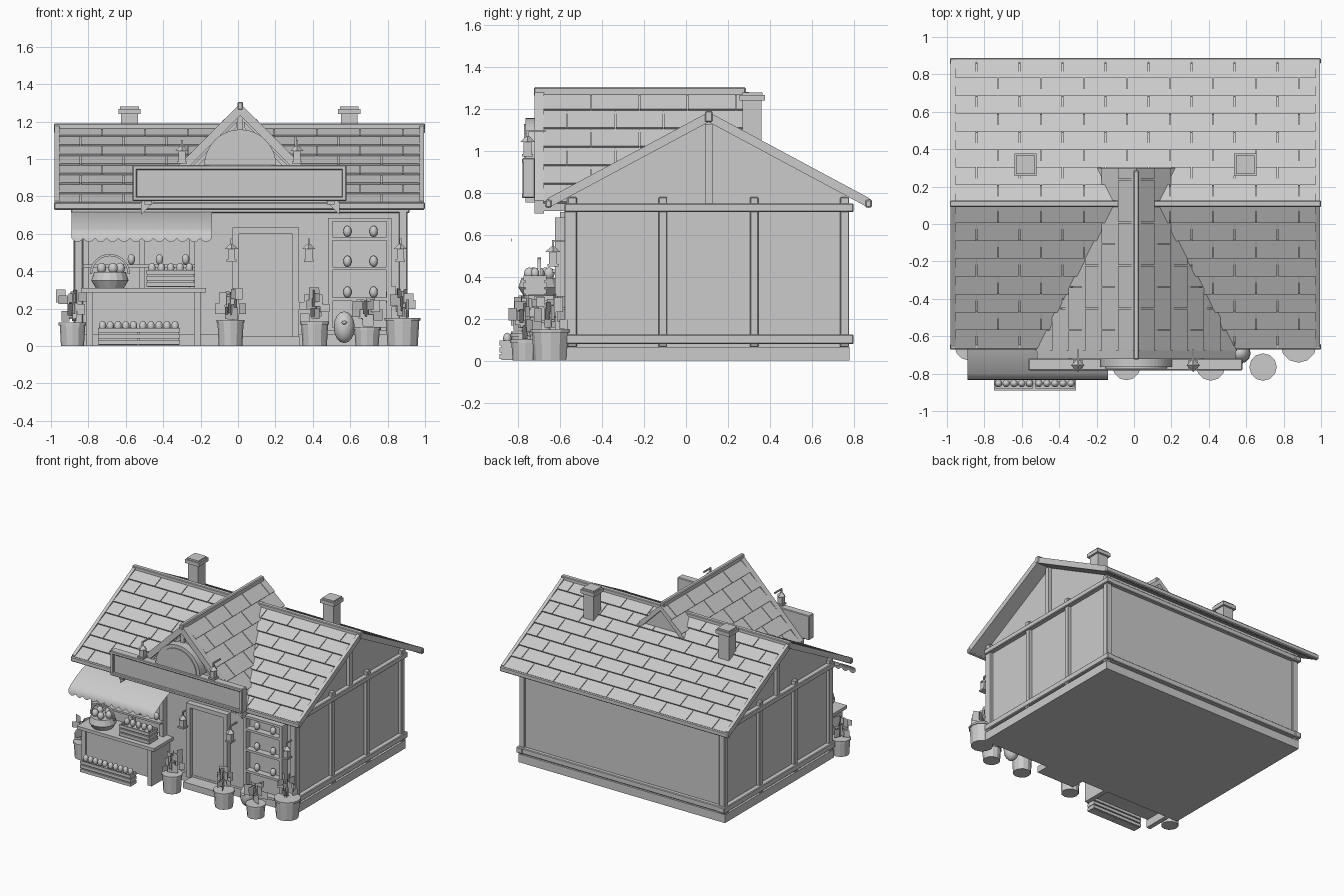
import bpy, bmesh, math, random
from mathutils import Vector as V, Matrix

if "Cube" in bpy.data.objects:
    bpy.data.objects.remove(bpy.data.objects["Cube"])

random.seed(4)
mat = bpy.data.materials.new("plain grey")
mat.diffuse_color = (0.6, 0.6, 0.6, 1)
mat.use_nodes = True
mat.node_tree.nodes["Principled BSDF"].inputs["Base Color"].default_value = mat.diffuse_color
CX = 0.012  # centre line of the building


def finish(name, bm, smooth=False):
    bmesh.ops.recalc_face_normals(bm, faces=bm.faces)
    me = bpy.data.meshes.new(name)
    bm.to_mesh(me)
    bm.free()
    me.materials.append(mat)
    ob = bpy.data.objects.new(name, me)
    bpy.context.collection.objects.link(ob)
    if smooth:
        for p in me.polygons:
            p.use_smooth = True
    return ob


def hexa(bm, pts):
    """Six-sided solid: four lower corners then four upper corners."""
    v = [bm.verts.new(p) for p in pts]
    for f in ((3, 2, 1, 0), (4, 5, 6, 7), (0, 1, 5, 4), (1, 2, 6, 5), (2, 3, 7, 6), (3, 0, 4, 7)):
        bm.faces.new([v[i] for i in f])


def box(bm, x0, x1, y0, y1, z0, z1):
    hexa(bm, [(x, y, z) for z in (z0, z1) for x, y in ((x0, y0), (x1, y0), (x1, y1), (x0, y1))])


def boxes(name, *items, bevel=0):
    bm = bmesh.new()
    for b in items:
        box(bm, *b)
    ob = finish(name, bm)
    if bevel:
        m = ob.modifiers.new("bevel", 'BEVEL')
        m.width, m.segments = bevel, 1
    return ob


def prism(bm, pts, axis, a, b):
    """Extrude a 2D profile along x (points are y,z) or y (points are x,z)."""
    at = (lambda p, t: (t, p[0], p[1])) if axis == 'x' else (lambda p, t: (p[0], t, p[1]))
    lo, hi = ([bm.verts.new(at(p, t)) for p in pts] for t in (a, b))
    bm.faces.new(lo)
    bm.faces.new(hi[::-1])
    for i in range(len(pts)):
        j = (i + 1) % len(pts)
        bm.faces.new((lo[i], lo[j], hi[j], hi[i]))


def cyl(bm, x, y, z0, z1, r0, r1, n=12):
    bmesh.ops.create_cone(bm, cap_ends=True, segments=n, radius1=r0, radius2=r1, depth=z1 - z0,
                          matrix=Matrix.Translation((x, y, (z0 + z1) / 2)))


def egg(bm, x, y, z, r=0.02, h=0.028):
    bmesh.ops.create_uvsphere(bm, u_segments=12, v_segments=8, radius=1,
                              matrix=Matrix.Translation((x, y, z + h)) @ Matrix.Diagonal((r, r, h, 1)))


def courses(bm, ridge, down, across, n, length, a0, a1, w=0.23, gap=0.005):
    """Rows of staggered roof tiles running down from the ridge."""
    ridge, down, across = V(ridge), V(down).normalized(), V(across)
    up = across.cross(down)
    up *= 1 if up.z > 0 else -1
    for r in range(n):
        d0, d1 = r * length / n, (r + 1) * length / n
        a = a0 - (r % 2) * w / 2
        while a < a1 - 0.01:
            lo, hi = max(a, a0), min(a + w - gap, a1)
            c = [(lo, d0), (hi, d0), (hi, d1), (lo, d1)]
            hexa(bm, [ridge + across * p + down * q + up * h for hs in ((-.004,) * 4, (.003, .003, .014, .014))
                      for (p, q), h in zip(c, hs)])
            a += w


# Plinth, walls and attic
boxes("plinth", (-.885, .91, -.575, .78, 0, .065))
bm = bmesh.new()
prism(bm, [(-.555, .06), (.765, .06), (.765, .79), (.108, 1.14), (-.555, .79)], 'x', -.855, .88)
finish("walls", bm)

# Timber frame
posts = [(-.565, -.52), (-.13, -.09), (.305, .345), (.735, .778)]
sides = ((-.88, -.85), (.875, .905))
timber = [(x0, x1, y0, y1, .1, .73) for x0, x1 in sides for y0, y1 in posts]
timber += [(x0 - .006, x1 + .006, y0, y1, z0, z1) for x0, x1 in sides for y0, y1 in posts
           for z0, z1 in ((.065, .085), (.745, .78))]
timber += [(x0, x1, y0, y1, .1, .73) for x0, x1 in ((-.875, -.83), (.86, .905)) for y0, y1 in ((-.58, -.54), (.74, .778))]
boxes("timber_posts", *timber, bevel=.004)
beams = [(x0 - .012, x1 + .012, -.58, .8, z0, z1) for x0, x1 in sides for z0, z1 in ((.08, .125), (.71, .75))]
beams += [(-.89, .915, .755, .795, z0, z1) for z0, z1 in ((.08, .125), (.71, .75))]
beams += [(-.89, .915, -.58, -.545, .71, .75)]
boxes("wall_beams", *beams, bevel=.005)
boxes("gable_king_posts", *[(x0, x1, .09, .127, .75, 1.13) for x0, x1 in sides])

# Main roof: deck, tiles, end boards, ridge and eaves
RY, RZ, RUN, DROP = .108, 1.168, .765, .41
deck, tiles, ends = bmesh.new(), bmesh.new(), bmesh.new()
for s in (-1, 1):
    e = RY + s * RUN
    prism(deck, [(RY, RZ), (e, RZ - DROP), (e, RZ - DROP - .03), (RY, RZ - .03)], 'x', -.955, .98)
    courses(tiles, (0, RY, RZ), (0, s * RUN, -DROP), (1, 0, 0), 8, math.hypot(RUN, DROP), -.955, .98)
    for x in (-.98, .97):
        prism(ends, [(RY, RZ + .018), (e, RZ - DROP + .018), (e, RZ - DROP - .03), (RY, RZ - .03)], 'x', x, x + .025)
finish("main_roof_deck", deck)
finish("main_roof_tiles", tiles)
finish("main_roof_end_boards", ends)
boxes("main_ridge", (-.985, 1.0, RY - .018, RY + .018, RZ - .03, RZ + .022), bevel=.005)
boxes("eave_beams", (-.985, 1.0, -.672, -.64, .73, .768), (-.985, 1.0, .855, .887, .73, .768), bevel=.006)

# Cross gable over the front
GZ, W = 1.28, .53
bm = bmesh.new()
prism(bm, [(CX - .5, .765), (CX + .5, .765), (CX, GZ - .02)], 'y', -.665, .27)
finish("cross_gable_wall", bm)
deck, tiles, ends = bmesh.new(), bmesh.new(), bmesh.new()
for s in (-1, 1):
    slope = [(CX, GZ), (CX + s * W, GZ - W), (CX + s * W, GZ - W - .035), (CX, GZ - .035)]
    prism(deck, slope, 'y', -.68, .3)
    courses(tiles, (CX, 0, GZ), (s, 0, -1), (0, 1, 0), 6, W * math.sqrt(2), -.68, .3)
    prism(ends, [(x, z + (.015 if i < 2 else -.012)) for i, (x, z) in enumerate(slope)], 'y', -.722, -.677)
    prism(ends, [(CX + s * .02, 1.2), (CX + s * .26, .96), (CX + s * .23, .96), (CX + s * .02, 1.17)], 'y', -.7, -.66)
finish("cross_roof_deck", deck)
finish("cross_roof_tiles", tiles)
finish("cross_gable_boards", ends)
boxes("cross_ridge", (CX - .016, CX + .016, -.725, .285, GZ - .02, 1.305), bevel=.006)
boxes("gable_front_post", (CX - .016, CX + .016, -.71, -.66, 1.15, 1.25))

# Arched plaque and sign board
for name, r, y0, y1 in (("arch_rim", .192, -.765, -.67), ("arch_panel", .165, -.772, -.76)):
    bm = bmesh.new()
    prism(bm, [(CX + r * math.cos(t * math.pi / 24), .965 + r * math.sin(t * math.pi / 24)) for t in range(25)], 'y', y0, y1)
    finish(name, bm)
boxes("sign_board", (-.55, .565, -.762, -.72, .785, .955))
boxes("sign_frame", (-.565, .58, -.782, -.72, .775, .798), (-.565, .58, -.782, -.72, .942, .967),
      (-.565, -.54, -.78, -.72, .78, .96), (.555, .58, -.78, -.72, .78, .96), bevel=.005)
boxes("sign_supports", *[(x - .02, x + .02, -.765, -.64, .755, .778) for x in (-.48, .495)])

# Chimneys
for x in (-.58, .595):
    boxes("chimney", (x - .045, x + .045, .27, .36, .95, 1.24), (x - .06, x + .06, .256, .376, 1.24, 1.268),
          (x - .05, x + .05, .266, .366, 1.268, 1.28))

# Door and step
boxes("door_panel", (-.01, .3, -.572, -.55, .05, .61))
boxes("door_frame", (-.03, .005, -.6, -.55, .05, .63), (.29, .325, -.6, -.55, .05, .63), (-.03, .325, -.6, -.55, .6, .632))
boxes("door_step", (0, .33, -.68, -.57, 0, .05))

# Market counter with shelf behind
boxes("counter", (-.81, -.2, -.775, -.56, .06, .29), (-.84, -.17, -.8, -.56, .285, .31),
      (-.81, -.775, -.785, -.56, 0, .29), (-.235, -.2, -.785, -.56, 0, .29))
boxes("counter_shelf", (-.83, -.23, -.64, -.555, .42, .435), *[(x, x + .03, -.6, -.555, .3, .71) for x in (-.83, -.53, -.26)])

# Awning: a thin curved sheet with a scalloped hem
bm = bmesh.new()
rows = []
N = 120
for y, z in ((-.57, .718), (-.66, .695), (-.74, .66), (-.8, .625), (-.832, .6), (-.834, None)):
    rows.append([bm.verts.new((-.89 + .75 * i / N, y, z or .575 - .02 * abs(math.sin(math.pi * 12 * i / N))))
                 for i in range(N + 1)])
for a, b in zip(rows, rows[1:]):
    for i in range(N):
        bm.faces.new((a[i], b[i], b[i + 1], a[i + 1]))
finish("awning", bm, True)

# Display shelf right of the door
boxes("display_shelf", (.48, .82, -.575, -.55, .08, .68), (.48, .505, -.625, -.55, .08, .68), (.795, .82, -.625, -.55, .08, .68),
      *[(.48, .82, -.625, -.55, z, z + .018) for z in (.08, .24, .405, .565, .665)])

# Slatted crates
eggs = bmesh.new()
for x0, x1, y0, y1, z in ((-.745, -.538, -.885, -.82, 0), (-.53, -.315, -.885, -.82, 0), (-.485, -.235, -.77, -.67, .31)):
    slats = [(x0, x1, y0 + .005, y1 - .005, z + .004, z + .075)]
    slats += [(x0 - .004, x1 + .004, y, y + .01, z + h, z + h + .024) for y in (y0 - .005, y1 - .005) for h in (.008, .04, .072)]
    slats += [(x, x + .01, y0, y1, z + h, z + h + .024) for x in (x0 - .004, x1 - .006) for h in (.008, .04, .072)]
    boxes("egg_crate", *slats)
    for i in range(5):
        egg(eggs, x0 + (x1 - x0) * (i + .5) / 5, (y0 + y1) / 2, z + .078)
for x in (-.57, -.42, -.28):
    egg(eggs, x, -.61, .435)
for x in (.585, .725):
    for z in (.258, .423, .583):
        egg(eggs, x, -.6, z, .022, .03)
for i in range(5):  # eggs heaped in the basket
    egg(eggs, -.685 + .055 * math.cos(i * 1.257), -.7 + .05 * math.sin(i * 1.257), .385, .025, .03)
finish("eggs", eggs, True)

# Basket with hoop handle
bm = bmesh.new()
cyl(bm, -.685, -.7, .31, .35, .075, .1, 16)
cyl(bm, -.685, -.7, .35, .395, .1, .085, 16)
finish("basket", bm)
bm = bmesh.new()
ring = [[bm.verts.new((-.685 + r * math.cos(t * math.pi / 16), y, .385 + r * math.sin(t * math.pi / 16)))
         for r, y in ((.095, -.708), (.107, -.708), (.107, -.692), (.095, -.692))] for t in range(17)]
for a, b in zip(ring, ring[1:]):
    for i in range(4):
        bm.faces.new((a[i], a[(i + 1) % 4], b[(i + 1) % 4], b[i]))
finish("basket_handle", bm)

# Round hen ornament
bm = bmesh.new()
egg(bm, .568, -.69, .015, .056, .085)
egg(bm, .568, -.745, .115, .014, .01)
finish("hen_ornament", bm, True)

# Lanterns on brackets
for x, y, z, wall in ((-.3, -.755, .975, -.67), (.316, -.755, .975, -.67), (-.035, -.635, .45, -.55),
                      (.378, -.635, .45, -.55), (.868, -.635, .45, -.55)):
    bm = bmesh.new()
    box(bm, x - .019, x + .019, y - .019, y + .019, z + .01, z + .07)
    box(bm, x - .026, x + .026, y - .026, y + .026, z, z + .012)
    cyl(bm, x, y, z + .068, z + .095, .036, .008, 4)
    box(bm, x - .005, x + .005, y - .005, y + .005, z + .09, z + .125)
    box(bm, x - .005, x + .005, y - .005, wall, z + .115, z + .125)
    finish("lantern", bm)

# Planters and leaf cards
for x, y, r, h in ((-.885, -.655, .07, .125), (-.04, -.76, .072, .14), (.41, -.76, .074, .13),
                   (.69, -.765, .07, .1), (.88, -.645, .092, .15)):
    bm = bmesh.new()
    cyl(bm, x, y, 0, h - .015, r * .88, r * .97)
    cyl(bm, x, y, h - .015, h, r * 1.05, r * 1.05)
    finish("planter", bm)
    bm = bmesh.new()
    for i in range(20):
        a = i * math.pi / 4 + .4
        d = V((math.cos(a), math.sin(a), 0))
        c = V((x, y, h + random.uniform(0, .12))) + d * random.uniform(-.01, .07)
        s, t = random.uniform(.02, .03), random.uniform(.04, .07)
        bm.faces.new([bm.verts.new(c + d * p + V((0, 0, q))) for p, q in ((-s, 0), (s, 0), (s, t), (-s, t))])
    finish("planter_leaves", bm)
